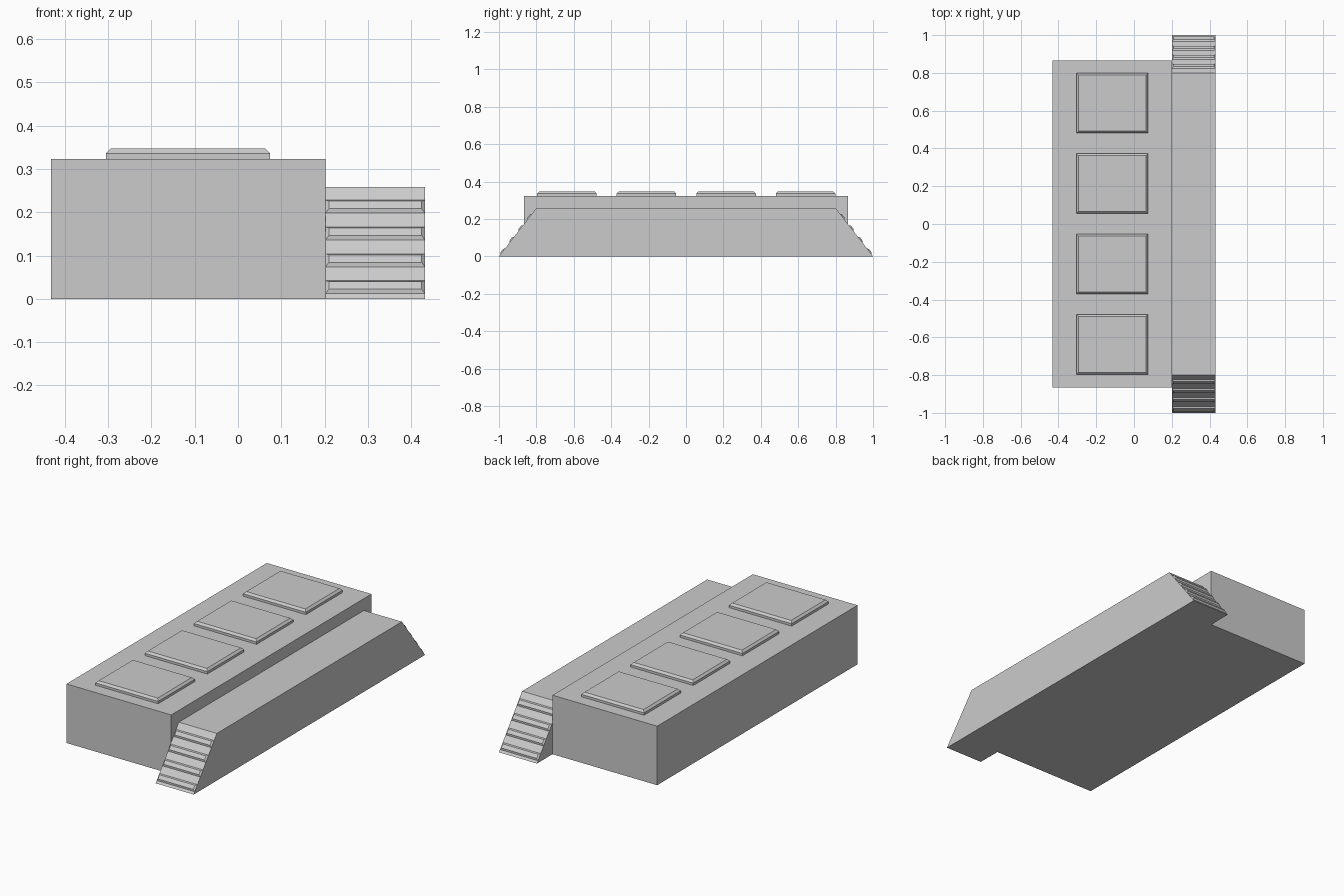
import bpy, bmesh
from mathutils import Vector

if "Cube" in bpy.data.objects:
    bpy.data.objects.remove(bpy.data.objects["Cube"])


def make(name, rings):
    """Closed solid lofted through equal-length rings of points."""
    bm = bmesh.new()
    loops = [[bm.verts.new(p) for p in ring] for ring in rings]
    n = len(loops[0])
    bm.faces.new(loops[0])
    bm.faces.new(loops[-1])
    for a, b in zip(loops, loops[1:]):
        for i in range(n):
            j = (i + 1) % n
            bm.faces.new((a[i], a[j], b[j], b[i]))
    bmesh.ops.recalc_face_normals(bm, faces=bm.faces)
    mesh = bpy.data.meshes.new(name)
    bm.to_mesh(mesh)
    bm.free()
    obj = bpy.data.objects.new(name, mesh)
    bpy.context.collection.objects.link(obj)
    return obj


def rect(x0, x1, y0, y1, z, inset=0.0):
    x0, x1, y0, y1 = x0 + inset, x1 - inset, y0 + inset, y1 - inset
    return [(x0, y0, z), (x1, y0, z), (x1, y1, z), (x0, y1, z)]


# Main platform
BOX_X0, BOX_X1, BOX_Y, BOX_Z = -0.432, 0.202, 0.866, 0.323
make("platform", [rect(BOX_X0, BOX_X1, -BOX_Y, BOX_Y, z) for z in (0, BOX_Z)])

# Four chamfered pads on top
for i in range(4):
    y = -0.637 + i * 0.4255
    bounds = (-0.305, 0.074, y - 0.159, y + 0.159)
    make(f"top_pad_{i + 1}", [rect(*bounds, BOX_Z),
                              rect(*bounds, 0.336),
                              rect(*bounds, 0.347, 0.011)])

# Side walkway with sloping ends
RAMP_X1, RAMP_Z, RAMP_TOP, RAMP_END = 0.432, 0.258, 0.8, 1.0
profile = [(-RAMP_END, 0), (RAMP_END, 0), (RAMP_TOP, RAMP_Z), (-RAMP_TOP, RAMP_Z)]
make("side_walkway", [[(x, y, z) for y, z in profile] for x in (BOX_X1, RAMP_X1)])

# Raised chamfered treads on both slopes
run = RAMP_END - RAMP_TOP
TREAD_H, CHAMFER = 0.007, 0.008
for side, label in ((-1, "front"), (1, "back")):
    down = Vector((0, side * run, -RAMP_Z)).normalized()
    out = Vector((0, side * RAMP_Z, run)).normalized()
    top = Vector((0, side * RAMP_TOP, RAMP_Z))
    for i in range(4):
        z0 = 0.228 - i * 0.062
        s0 = (RAMP_Z - z0) / -down.z
        s1 = s0 + 0.030 / -down.z
        rings = []
        for inset, h in ((0, 0), (CHAMFER, TREAD_H)):
            rings.append([Vector((x, 0, 0)) + top + down * s + out * h
                          for x, s, _ in rect(BOX_X1, RAMP_X1, s0, s1, 0, inset)])
        make(f"{label}_tread_{i + 1}", rings)
